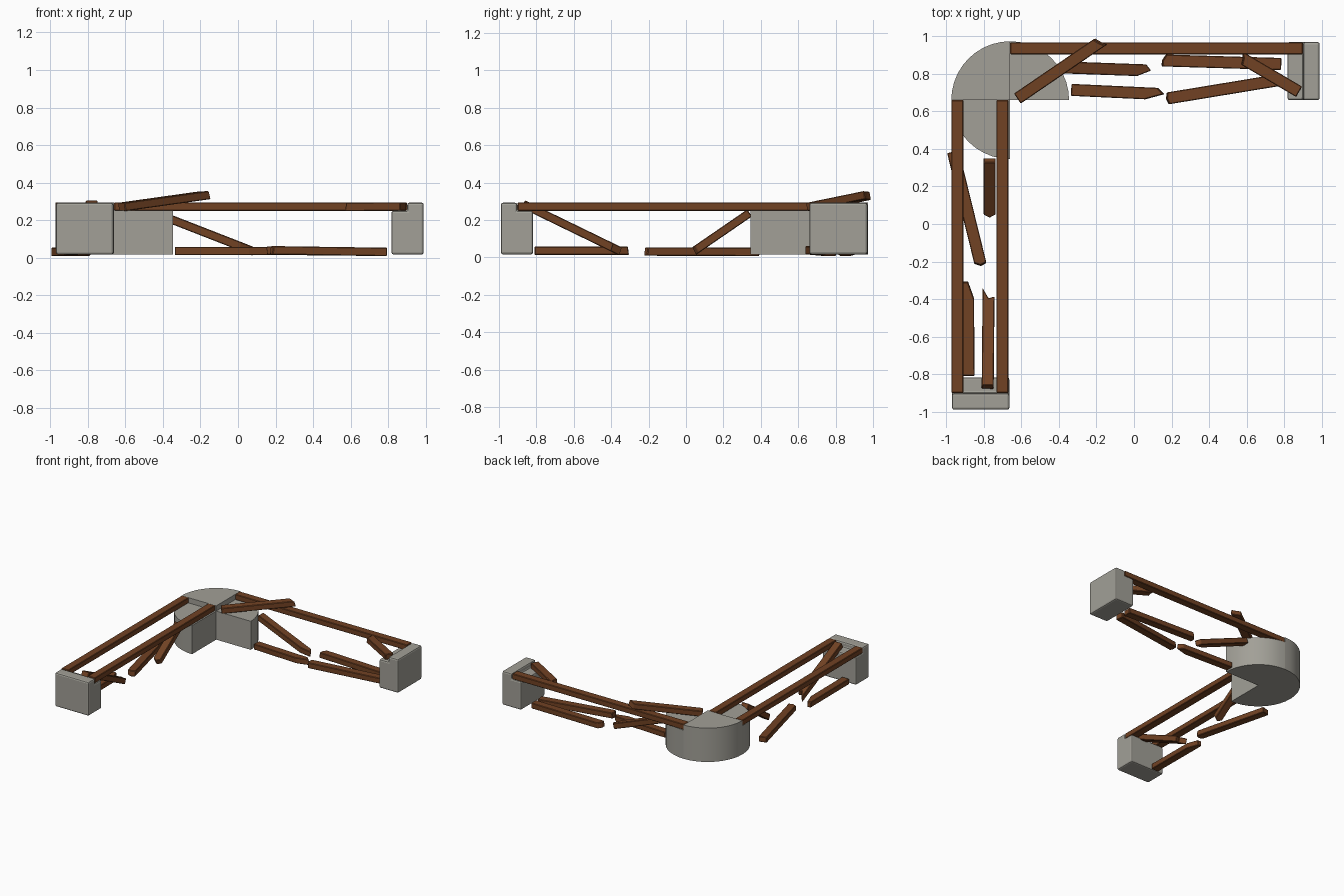
import bpy, bmesh, math
from mathutils import Vector

if "Cube" in bpy.data.objects:
    bpy.data.objects.remove(bpy.data.objects["Cube"])


def material(name, rgb):
    m = bpy.data.materials.new(name)
    m.diffuse_color = (*rgb, 1)
    m.use_nodes = True
    m.node_tree.nodes["Principled BSDF"].inputs["Base Color"].default_value = m.diffuse_color
    return m


STONE = material("grey stone", (0.36, 0.35, 0.31))
WOOD = material("brown wood", (0.165, 0.054, 0.017))
Z0, LEDGE, TOP = 0.016, 0.25, 0.293


def finish(name, bm, mat, bevel=0, segments=1):
    bmesh.ops.remove_doubles(bm, verts=bm.verts, dist=1e-5)
    bmesh.ops.recalc_face_normals(bm, faces=bm.faces)
    mesh = bpy.data.meshes.new(name)
    bm.to_mesh(mesh)
    bm.free()
    mesh.materials.append(mat)
    ob = bpy.data.objects.new(name, mesh)
    bpy.context.collection.objects.link(ob)
    if bevel:
        b = ob.modifiers.new("bevel", "BEVEL")
        b.width, b.segments = bevel, segments
        b.limit_method = "ANGLE"
    return ob


def prism(bm, lower, upper):
    """Closed solid between two matching outlines."""
    a = [bm.verts.new(p) for p in lower]
    b = [bm.verts.new(p) for p in upper]
    bm.faces.new(a)
    bm.faces.new(b)
    for i in range(len(a)):
        j = (i + 1) % len(a)
        bm.faces.new((a[i], a[j], b[j], b[i]))


def plank(name, p0, p1, start=(0, 0, 0), end=(0, 0, 0), w=0.064, t=0.045, jag=0.0):
    """Board from p0 to p1; start/end give how far each end is chipped back (left, middle, right)."""
    p0, p1 = Vector(p0), Vector(p1)
    d = (p1 - p0).normalized()
    side = Vector((0, 0, 1)).cross(d).normalized()
    up = d.cross(side)
    rows = []
    for h, extra in ((-t / 2, 0), (t / 2, jag)):
        row = []
        for base, chips, sign in ((p0, start, 1), (p1, end, -1)):
            pts = []
            for s, c in zip((0.5, 0, -0.5), chips):
                cut = c + (extra if any(chips) else 0)
                pts.append(base + side * (s * w) + up * h + d * (sign * cut))
            row += pts if sign == 1 else pts[::-1]
        rows.append(row)
    bm = bmesh.new()
    prism(bm, *rows)
    finish(name, bm, WOOD, 0.004)


# Corner stone: three quarters of a drum, the outer quarter standing higher than the ledges
def corner_stone(cx, cy, r, steps=10):
    bm = bmesh.new()

    def rim(a, z):
        return (cx + r * math.cos(a), cy + r * math.sin(a), z)

    def face(*pts):
        bm.faces.new([bm.verts.new(p) for p in pts])

    for q, top in enumerate((LEDGE, TOP, LEDGE)):
        angles = [math.pi / 2 * (q + i / steps) for i in range(steps + 1)]
        for z in (Z0, top):
            face((cx, cy, z), *[rim(a, z) for a in angles])
        for a, b in zip(angles, angles[1:]):
            face(rim(a, Z0), rim(b, Z0), rim(b, top), rim(a, top))
    for q, lo, hi in ((0, Z0, LEDGE), (1, LEDGE, TOP), (2, LEDGE, TOP), (3, Z0, LEDGE)):
        a = q * math.pi / 2
        face((cx, cy, lo), rim(a, lo), rim(a, hi), (cx, cy, hi))
    ob = finish("corner_stone", bm, STONE)
    bpy.context.view_layer.objects.active = ob
    ob.select_set(True)
    bpy.ops.object.shade_smooth_by_angle(angle=math.radians(30))
    ob.select_set(False)


corner_stone(-0.66, 0.66, 0.314)

# End stones: L-shaped profile with a ledge, one per arm
profile = ((0.818, Z0), (0.99, Z0), (0.99, TOP), (0.902, TOP), (0.902, LEDGE), (0.818, LEDGE))
bm = bmesh.new()
prism(bm, [(u, 0.66, z) for u, z in profile], [(u, 0.97, z) for u, z in profile])
finish("right_end_stone", bm, STONE, 0.012, 2)
bm = bmesh.new()
prism(bm, [(-0.97, -u, z) for u, z in profile], [(-0.664, -u, z) for u, z in profile])
finish("front_end_stone", bm, STONE, 0.012, 2)

# Seat slats that are still whole
zs = 0.272
plank("back_slat", (-0.66, 0.936, zs), (0.9, 0.936, zs))
plank("left_outer_slat", (-0.941, 0.66, zs), (-0.941, -0.9, zs))
plank("left_inner_slat", (-0.701, 0.66, zs), (-0.701, -0.9, zs))

# Broken slats of the back arm
plank("broken_slat_raised", (-0.62, 0.67, 0.27), (-0.163, 0.982, 0.334),
      end=(0.035, 0.02, 0.0), jag=0.008)
plank("broken_slat_leaning", (-0.385, 0.835, 0.215), (0.09, 0.818, 0.03),
      end=(0.03, 0.0, 0.08), jag=0.006)
plank("broken_slat_fallen_a", (-0.335, 0.715, 0.035), (0.163, 0.692, 0.035),
      end=(0.035, 0.0, 0.1), jag=0.006)
plank("broken_slat_fallen_b", (0.148, 0.872, 0.037), (0.785, 0.853, 0.031),
      start=(0.02, 0.0, 0.0), jag=0.006)
plank("broken_slat_fallen_c", (0.17, 0.668, 0.039), (0.79, 0.77, 0.03),
      start=(0.01, 0.0, 0.01), jag=0.005)
plank("broken_slat_on_ledge", (0.56, 0.893, 0.27), (0.88, 0.705, 0.272),
      start=(0.0, 0.02, 0.03), jag=0.008)

# Broken slats of the left arm
plank("broken_slat_outside", (-0.965, 0.385, 0.03), (-0.815, -0.225, 0.032),
      end=(0.01, 0.0, 0.02), jag=0.006)
plank("broken_slat_by_corner", (-0.77, 0.34, 0.238), (-0.77, 0.04, 0.032),
      end=(0.02, 0.0, 0.02), jag=0.006)
plank("broken_slat_fallen_d", (-0.882, -0.81, 0.036), (-0.885, -0.305, 0.036),
      end=(0.0, 0.0, 0.09), jag=0.006)
plank("broken_slat_by_end", (-0.78, -0.87, 0.285), (-0.775, -0.345, 0.03),
      end=(0.0, 0.06, 0.05), jag=0.006)
